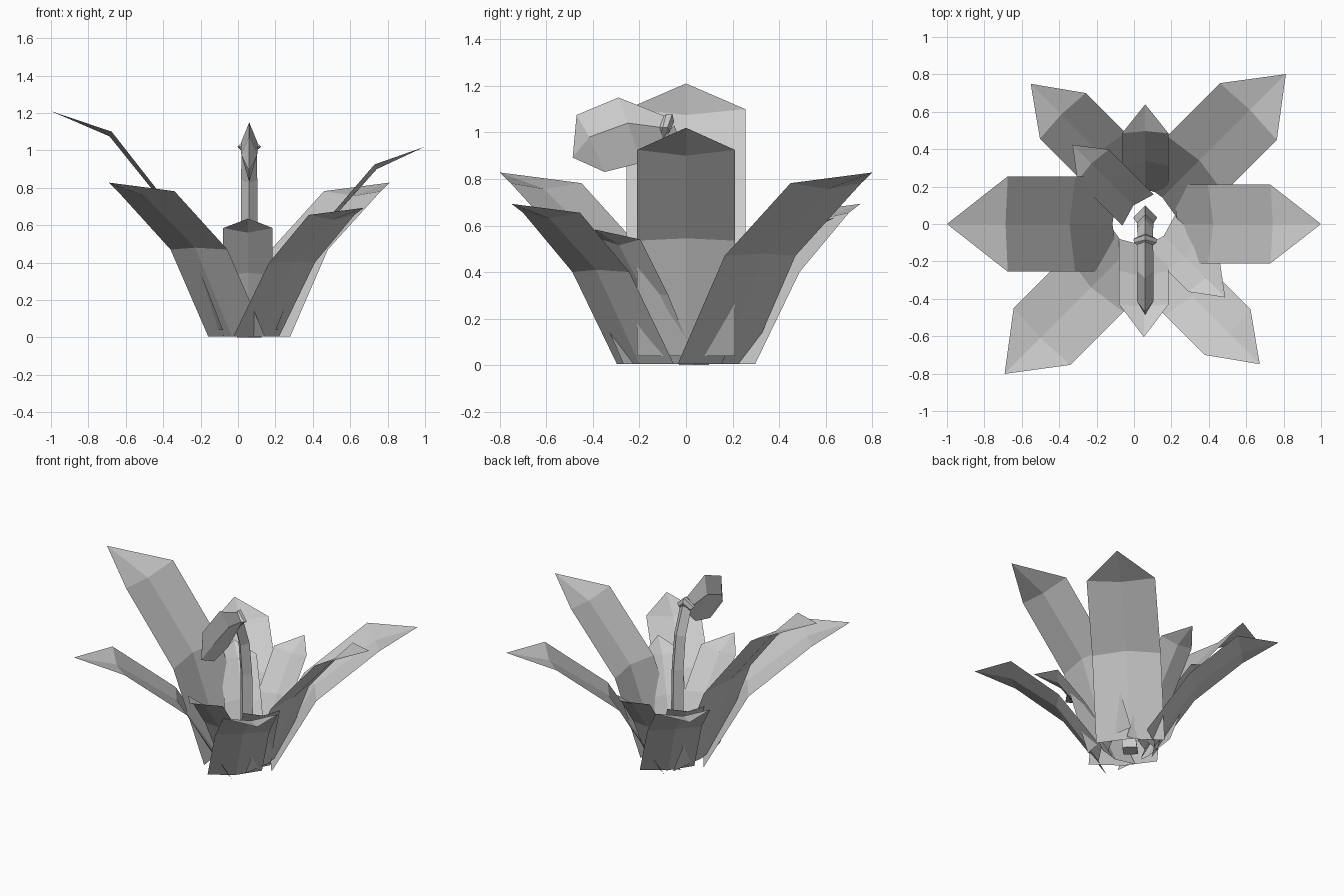
import bpy
from math import cos, sin, radians

if "Cube" in bpy.data.objects:
    bpy.data.objects.remove(bpy.data.objects["Cube"])

CX = 0.06  # axis of the rosette


def make(name, verts, faces):
    me = bpy.data.meshes.new(name)
    me.from_pydata(verts, [], faces)
    me.update()
    ob = bpy.data.objects.new(name, me)
    bpy.context.collection.objects.link(ob)
    return ob


def leaf(name, angle, shift, half, base, row, shoulder, tip):
    """Gutter-folded strip leaf; stations are (radius, height), half = half width."""
    a = radians(angle)
    d, p = (cos(a), sin(a)), (-sin(a), cos(a))
    at = lambda r, s, z: (CX + d[0] * r + p[0] * s, d[1] * r + p[1] * s, z)
    verts, faces = [], []
    # the crease is pushed outward along the whole leaf
    creases = ((0.035, 0), (0.03, 0.01), (0.012, -0.025))
    for (r, z), (dr, dz) in zip((base, row, shoulder), creases):
        verts += [at(r, shift - half, z), at(r + dr, shift, z + dz), at(r, shift + half, z)]
    verts.append(at(tip[0], shift, tip[1]))
    for i in (0, 3):
        for j in (0, 1):
            k = i + j
            faces.append((k, k + 1, k + 4, k + 3))
    faces += [(6, 7, 9), (7, 8, 9)]
    return make(name, verts, faces)


def loft(name, sections, tip=None):
    """Four-sided tube; section = (top yz, middle yz, bottom yz, half width)."""
    verts, faces = [], []
    for t, m, b, w in sections:
        verts += [(CX, *t), (CX + w, *m), (CX, *b), (CX - w, *m)]
    n = len(sections)
    for s in range(n - 1):
        for j in range(4):
            k = (j + 1) % 4
            faces.append((s * 4 + j, s * 4 + k, s * 4 + 4 + k, s * 4 + 4 + j))
    faces.append((3, 2, 1, 0))
    e = (n - 1) * 4
    if tip:
        verts.append((CX, *tip))
        faces += [(e + j, e + (j + 1) % 4, n * 4) for j in range(4)]
    else:
        faces.append((e, e + 1, e + 2, e + 3))
    return make(name, verts, faces)


# Large side leaves
leaf("left_leaf", 180, 0, 0.255, (0.14, 0.04), (0.375, 0.64), (0.735, 1.10), (1.06, 1.21))
leaf("right_leaf", 0, 0, 0.21, (0.14, 0.04), (0.335, 0.535), (0.67, 0.925), (0.94, 1.02))

# Diagonal leaves
for name, ang in (("back_right_leaf", 45), ("front_left_leaf", 225)):
    leaf(name, ang, 0.035, 0.215, (0.13, 0.005), (0.415, 0.47), (0.815, 0.782), (1.098, 0.828))
for name, ang in (("front_right_leaf", -45), ("back_left_leaf", 135)):
    leaf(name, ang, -0.097, 0.173, (0.15, 0.005), (0.42, 0.40), (0.72, 0.655), (0.963, 0.693))

# Short front and back leaves
leaf("front_leaf", -90, -0.007, 0.132, (0.08, 0.005), (0.25, 0.335), (0.43, 0.585), (0.605, 0.635))
leaf("back_leaf", 90, 0, 0.124, (0.15, 0.005), (0.31, 0.335), (0.485, 0.585), (0.64, 0.635))

# Small inner leaves
leaf("inner_right_leaf", -45, 0.025, 0.118, (0.08, 0.005), (0.25, 0.30), (0.42, 0.54), (0.58, 0.583))
leaf("inner_left_leaf", 135, -0.025, 0.118, (0.08, 0.005), (0.25, 0.30), (0.42, 0.54), (0.575, 0.583))


# Bent flower stem: path point (y, z), tilt of the section, radius
def ring(y, z, tilt, r):
    c, s = cos(radians(tilt)) * r, sin(radians(tilt)) * r
    return ((y + c, z + s), (y, z), (y - c, z - s), r)


loft("flower_stem", [
    ring(0.035, 0.0, 0, 0.065), ring(0.01, 0.25, 2, 0.048), ring(0.005, 0.62, 4, 0.045),
    ring(-0.02, 0.84, 15, 0.043), ring(-0.08, 1.0, 45, 0.042)])

# Collar between stem and bud
loft("collar", [
    ring(-0.07, 1.005, 65, 0.045), ring(-0.08, 1.02, 70, 0.063),
    ring(-0.10, 1.022, 75, 0.06), ring(-0.112, 1.022, 75, 0.045)])

# Drooping flower bud
loft("flower_bud", [
    ((-0.09, 1.07), (-0.095, 1.02), (-0.085, 0.97), 0.042),
    ((-0.29, 1.15), (-0.25, 1.04), (-0.19, 0.87), 0.045),
    ((-0.47, 1.075), (-0.415, 0.98), (-0.35, 0.83), 0.043)], tip=(-0.487, 0.892))
